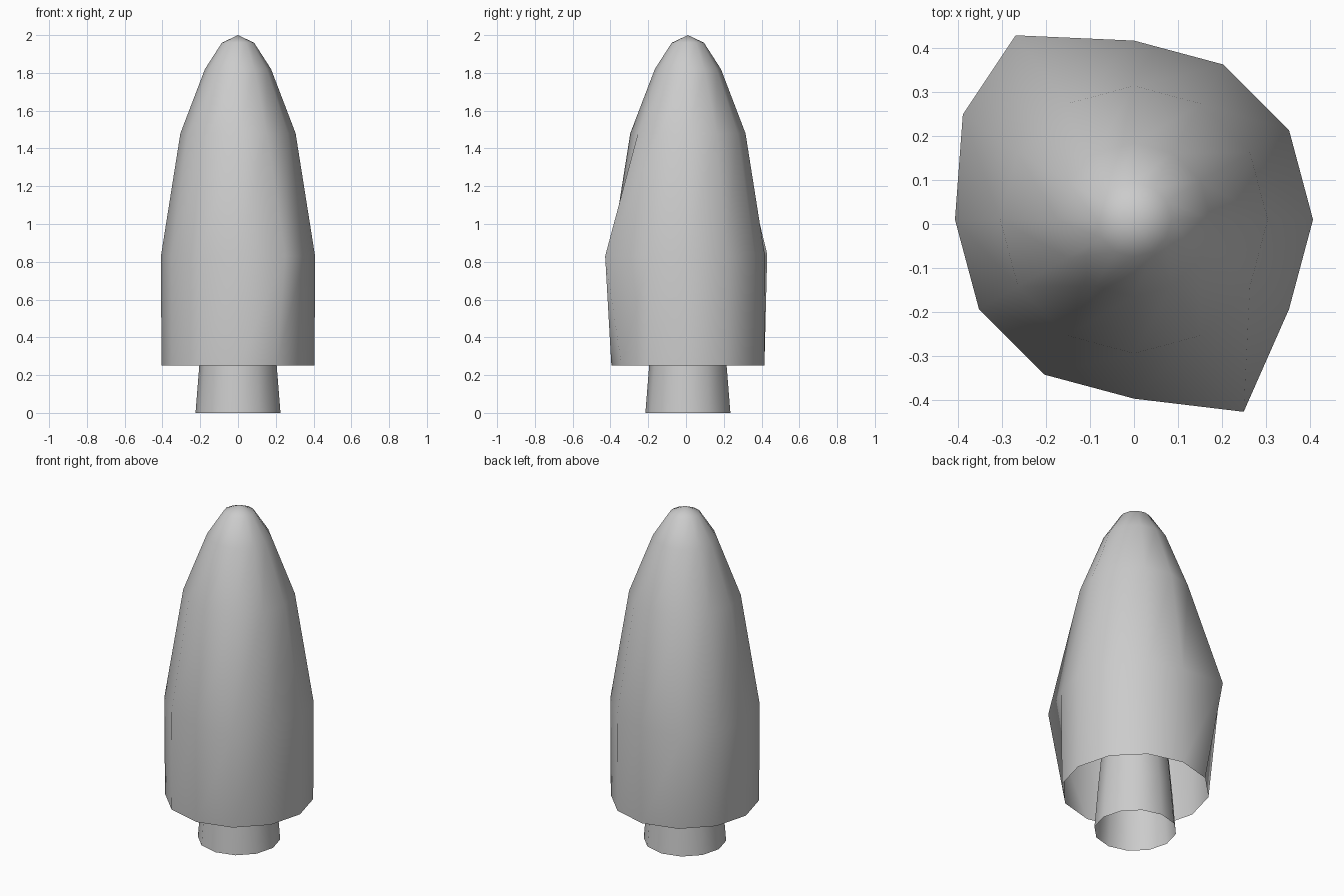
import bpy, bmesh, math

if "Cube" in bpy.data.objects:
    bpy.data.objects.remove(bpy.data.objects["Cube"])

SIDES = 12
CY = 0.01


def lathe(name, profile, tip_z=None, moved=None):
    """Open-bottomed 12-sided body from (radius, z) rings; moved = {(ring, side): position}."""
    bm = bmesh.new()
    rings = []
    for i, (r, z) in enumerate(profile):
        ring = []
        for k in range(SIDES):
            a = 2 * math.pi * k / SIDES
            co = (r * math.cos(a), CY + r * math.sin(a), z)
            ring.append(bm.verts.new((moved or {}).get((i, k), co)))
        rings.append(ring)
    tip = bm.verts.new((0, CY, tip_z)) if tip_z else None
    for k in range(SIDES):
        n = (k + 1) % SIDES
        for lo, hi in zip(rings, rings[1:]):
            bm.faces.new((lo[k], lo[n], hi[n], hi[k]))
        if tip:
            bm.faces.new((rings[-1][k], rings[-1][n], tip))
    for f in bm.faces:
        f.smooth = True
    me = bpy.data.meshes.new(name)
    bm.to_mesh(me)
    bm.free()
    ob = bpy.data.objects.new(name, me)
    bpy.context.collection.objects.link(ob)
    return ob


# Foliage: hollow bullet shape with three pulled-out corners on its widest ring
lathe("foliage",
      [(0.405, 0.25), (0.408, 0.83), (0.305, 1.48), (0.175, 1.82), (0.085, 1.96)],
      tip_z=2.0,
      moved={(1, 4): (-0.27, 0.43, 0.84),
             (1, 5): (-0.39, 0.25, 0.83),
             (1, 10): (0.25, -0.428, 0.83)})

# Trunk: open tapered tube running up inside the foliage
lathe("trunk", [(0.225, 0.0), (0.205, 0.25), (0.182, 0.5), (0.165, 0.8)])
